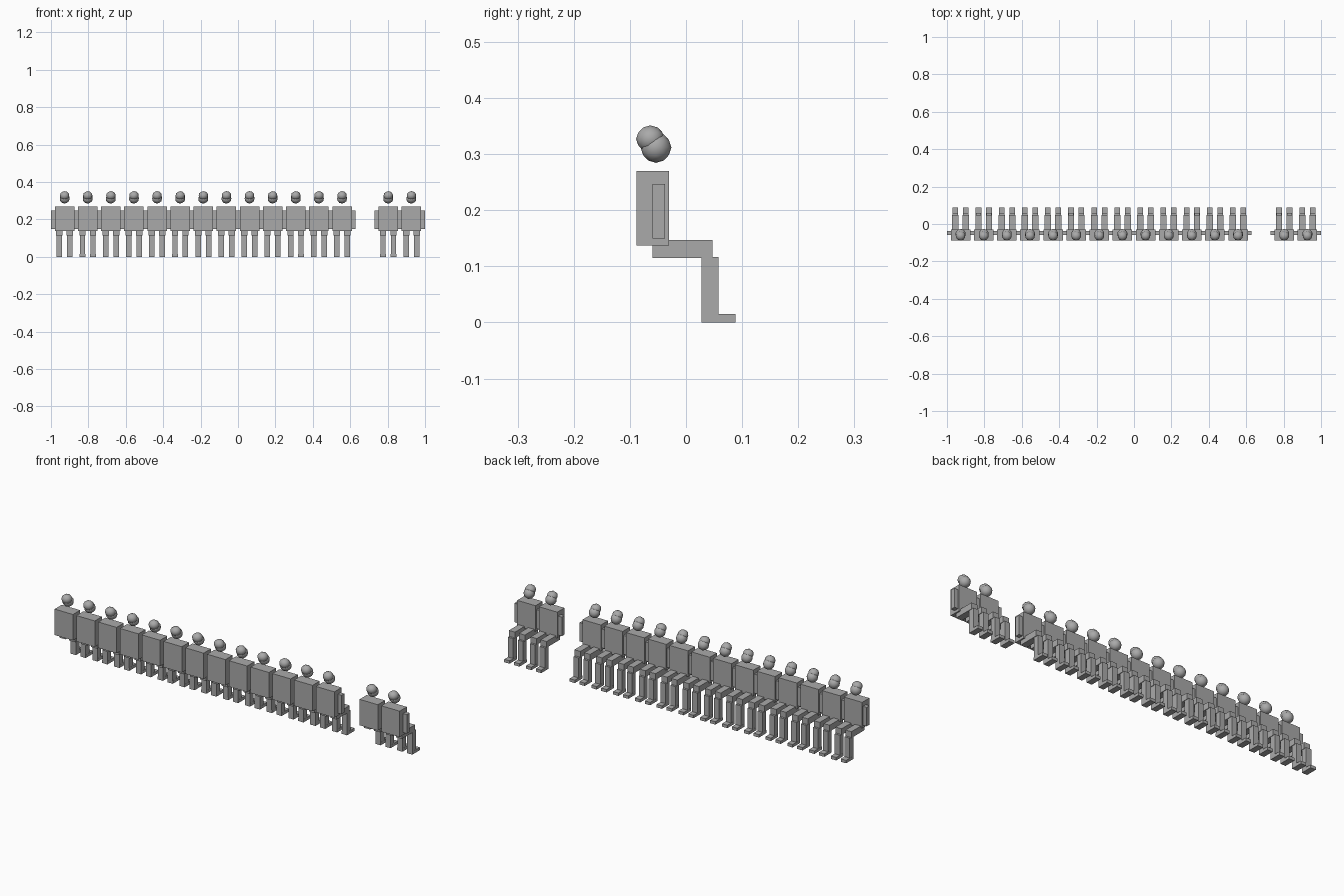
import bpy
import bmesh
from mathutils import Matrix, Vector

if "Cube" in bpy.data.objects:
    bpy.data.objects.remove(bpy.data.objects["Cube"])

grey = bpy.data.materials.new("plain grey")
grey.diffuse_color = (0.4, 0.4, 0.4, 1)
grey.use_nodes = True
grey.node_tree.nodes["Principled BSDF"].inputs["Base Color"].default_value = grey.diffuse_color

PITCH = 0.1236
SEATS = [i for i in range(16) if i != 13]  # one empty place in the row


def finish(bm, name):
    mesh = bpy.data.meshes.new(name)
    bm.to_mesh(mesh)
    bm.free()
    mesh.materials.append(grey)
    return mesh


def box(name, x, y, z):
    """Box mesh from (min, max) ranges on each axis."""
    bm = bmesh.new()
    ranges = (x, y, z)
    centre = Vector([(a + b) / 2 for a, b in ranges])
    size = Vector([b - a for a, b in ranges])
    bmesh.ops.create_cube(bm, size=1, matrix=Matrix.LocRotScale(centre, None, size))
    return finish(bm, name)


def ball(name, centre, radii):
    """Smooth, coarse ellipsoid mesh."""
    bm = bmesh.new()
    bmesh.ops.create_icosphere(bm, subdivisions=2, radius=1,
                               matrix=Matrix.LocRotScale(Vector(centre), None, Vector(radii)))
    for f in bm.faces:
        f.smooth = True
    return finish(bm, name)


# Body, head and hair
parts = [
    box("torso", (-0.052, 0.052), (-0.088, -0.030), (0.137, 0.270)),
    ball("head", (0, -0.0535, 0.312), (0.0275, 0.0275, 0.0275)),
    ball("hair", (0, -0.0635, 0.327), (0.026, 0.0255, 0.0242)),
]

# Limbs, left and right
for side, s in (("left", -1), ("right", 1)):
    def mirrored(a, b):
        return tuple(sorted((s * a, s * b)))
    parts += [
        box(side + "_arm", mirrored(0.050, 0.073), (-0.060, -0.037), (0.150, 0.247)),
        box(side + "_thigh", mirrored(0.011, 0.045), (-0.060, 0.047), (0.115, 0.147)),
        box(side + "_shin", mirrored(0.0135, 0.0425), (0.028, 0.0575), (0.0, 0.117)),
        box(side + "_foot", mirrored(0.0130, 0.0430), (0.028, 0.088), (0.0, 0.015)),
    ]

# Row of seated figures sharing the same part meshes
for i in SEATS:
    for mesh in parts:
        ob = bpy.data.objects.new(f"{mesh.name}_{i + 1:02d}", mesh)
        ob.location.x = (i - 7.5) * PITCH
        bpy.context.collection.objects.link(ob)
